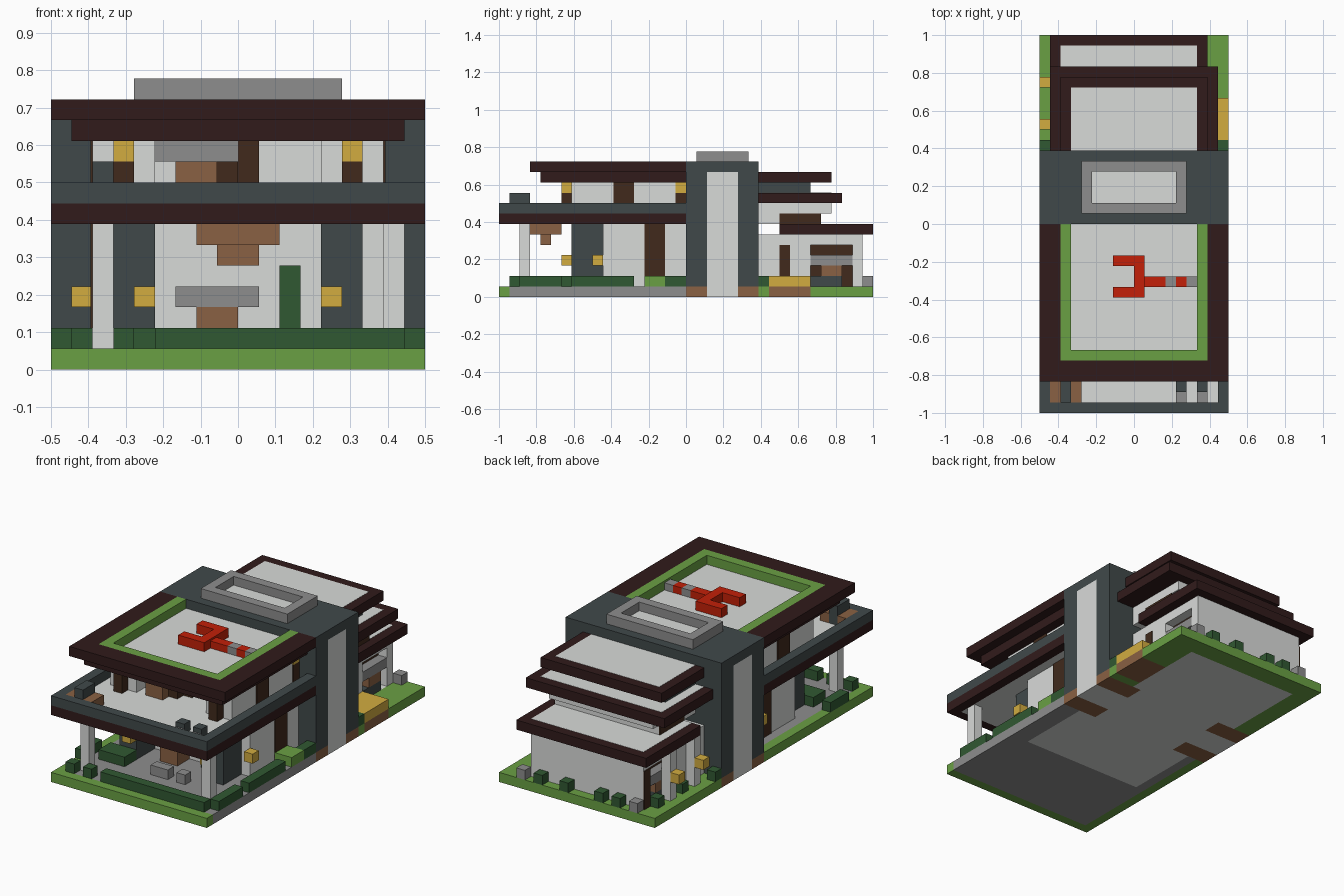
import bpy
import bmesh

cube = bpy.data.objects.get("Cube")
if cube:
    bpy.data.objects.remove(cube, do_unlink=True)

# The whole design sits on a grid of unit blocks
WIDE, DEEP = 18, 36
UNIT = 2 / DEEP


def colour(name, red, green, blue):
    def linear(c):
        c = c / 255
        return c / 12.92 if c < 0.04 else ((c + 0.055) / 1.055) ** 2.4
    mat = bpy.data.materials.new(name)
    value = (linear(red), linear(green), linear(blue), 1)
    mat.use_nodes = True
    mat.diffuse_color = value
    mat.node_tree.nodes["Principled BSDF"].inputs["Base Color"].default_value = value
    return mat


roof_brown = colour("roof_brown", 49, 27, 27)
slate = colour("slate", 64, 73, 74)
white = colour("off_white", 217, 219, 217)
grass = colour("grass_green", 106, 160, 68)
hedge = colour("hedge_green", 48, 88, 50)
grey = colour("mid_grey", 141, 141, 141)
red = colour("signal_red", 195, 32, 8)
yellow = colour("lamp_yellow", 210, 172, 64)
wood = colour("wood", 138, 97, 67)
dark_wood = colour("dark_wood", 65, 42, 28)


def box(name, mat, x, y, z, mirror=False):
    """Axis-aligned block given by grid spans, optionally repeated across x."""
    spans = [x]
    if mirror:
        spans.append((WIDE - x[1], WIDE - x[0]))
    bm = bmesh.new()
    for span in spans:
        made = bmesh.ops.create_cube(bm, size=1)
        for v in made["verts"]:
            v.co.x = (span[v.co.x > 0] - WIDE / 2) * UNIT
            v.co.y = (y[v.co.y > 0] - DEEP / 2) * UNIT
            v.co.z = z[v.co.z > 0] * UNIT
    mesh = bpy.data.meshes.new(name)
    bm.to_mesh(mesh)
    bm.free()
    mesh.materials.append(mat)
    obj = bpy.data.objects.new(name, mesh)
    bpy.context.collection.objects.link(obj)
    return obj


def frame(name, mat, x, y, z, rim=1, open_back=False):
    """Rectangular rim, optionally without its back bar."""
    back = y[1] if open_back else y[1] - rim
    box(name + "_front", mat, x, (y[0], y[0] + rim), z)
    box(name + "_left", mat, (x[1] - rim, x[1]), (y[0] + rim, back), z)
    box(name + "_right", mat, (x[0], x[0] + rim), (y[0] + rim, back), z)
    if not open_back:
        box(name + "_back", mat, x, (back, y[1]), z)


# Ground layer, with the indoor floors set into it
SOIL = (0, 1)
box("front_lawn", grass, (0, WIDE), (0, 1), SOIL)
box("side_lawn", grass, (0, 1), (1, 18), SOIL)
box("patio", grey, (1, WIDE), (1, 10), SOIL)
box("left_path", grey, (16, WIDE), (10, 18), SOIL)
box("right_path", grey, (1, 2), (10, 18), SOIL)
box("front_floor", white, (2, 16), (10, 18), SOIL)
for y in ((18, 20), (23, 25)):
    box("tower_footing", wood, (0, 4), y, SOIL, mirror=True)
    box("tower_floor", white, (4, 14), y, SOIL)
box("back_floor", white, (2, 15), (25, 34), SOIL)
box("right_back_lawn", grass, (0, 2), (25, 34), SOIL)
box("middle_lawn", grass, (15, WIDE), (25, 26), SOIL)
box("side_step", wood, (15, WIDE), (26, 30), SOIL)
box("left_back_lawn", grass, (15, WIDE), (30, 34), SOIL)
box("back_lawn", grass, (0, WIDE), (34, DEEP), SOIL)

# Central tower with a pale strip up both sides
for y in ((18, 20), (23, 25)):
    box("tower_pier", slate, (0, WIDE), y, (1, 13))
box("tower_strip", white, (0, WIDE), (20, 23), (0, 12))
box("tower_cap", slate, (0, WIDE), (20, 23), (12, 13))
frame("skylight_rim", grey, (4, 14), (19, 24), (13, 14))
box("skylight_pane", white, (5, 13), (20, 23), (13, 13.1))

# Ground floor of the front wing
box("ground_wall", white, (2, 16), (10, 18), (1, 7))
box("entrance_pier", slate, (3, 5), (7, 10), (1, 7), mirror=True)
box("right_balcony_post", white, (2, 3), (2, 3), (1, 7))
box("left_balcony_post", white, (16, 17), (2, 3), (1, 7))
box("side_door", dark_wood, (1.9, 2), (14, 16), (1, 7), mirror=True)
box("entrance_lamp", yellow, (4, 5), (6, 7), (3, 4), mirror=True)
box("left_side_lamp", yellow, (16, 17), (9, 10), (3, 4))
box("right_side_lamp", yellow, (1, 2), (16, 17), (3, 4))
box("counter_base", wood, (7, 9), (8, 10), (1, 3))
box("counter_top", grey, (6, 10), (8, 10), (3, 4))
box("tall_plant", hedge, (11, 12), (9, 10), (1, 5))
box("patio_bench", grey, (8, 10), (5, 6), (1, 2))
box("patio_stool", grey, (11, 12), (5, 6), (1, 2))
box("hanging_light_plate", wood, (7, 11), (3, 6), (6, 7))
box("hanging_light_drop", wood, (8, 10), (4, 5), (5, 6))

# Balcony slab, rim and furniture
frame("balcony_fascia", roof_brown, (0, WIDE), (0, 18), (7, 8), open_back=True)
box("balcony_floor", white, (1, 17), (1, 18), (7, 8))
frame("balcony_rim", slate, (0, WIDE), (0, 18), (8, 9), open_back=True)
for x in (1, 3):
    box("balcony_table", wood, (x, x + 1), (1, 3), (8, 9))
box("balcony_seat", slate, (2, 3), (1, 3), (8, 10))
for x in (13, 15):
    box("balcony_chair", slate, (x, x + 1), (2, 3), (8, 9))
    box("balcony_chair_seat", grey, (x, x + 1), (1, 2), (8, 8.5))

# Upper floor of the front wing, with a furnished recess in its front
box("upper_wall", white, (2, 16), (10, 18), (8, 11))
box("upper_wing_wall", white, (2, 5), (7, 10), (8, 11), mirror=True)
box("upper_shelf", grey, (5, 9), (9, 10), (10, 11))
box("upper_bench", wood, (6, 8), (7, 9), (8, 10))
box("upper_cabinet", dark_wood, (8, 9), (8, 10), (8, 10))
box("upper_door", dark_wood, (9, 10), (9, 10), (8, 11))
box("upper_side_door", dark_wood, (1.9, 2), (11, 13), (8, 11), mirror=True)
box("upper_lamp_post", dark_wood, (3, 4), (6, 7), (8, 10), mirror=True)
box("upper_lamp", yellow, (3, 4), (6, 7), (10, 11), mirror=True)
box("rear_upper_post", dark_wood, (1.9, 2), (17, 18), (8, 10), mirror=True)
box("rear_upper_lamp", yellow, (1.9, 2), (17, 18), (10, 11), mirror=True)

# Sunken roof terrace on the front wing
box("front_eaves", roof_brown, (1, 17), (4, 18), (11, 12))
box("terrace_floor", white, (3, 15), (6, 18), (12, 12.05))
frame("front_roof", roof_brown, (0, WIDE), (3, 18), (12, 13), 2, open_back=True)
frame("terrace_planter", grass, (2, 16), (5, 18), (12, 13), open_back=True)

# Forked red sculpture on the terrace
for y in (11, 14):
    box("fork_prong", red, (7, 9), (y, y + 1), (12, 13))
box("fork_bridge", red, (9, 10), (11, 15), (12, 13))
for x, length, mat in ((10, 2, red), (12, 1, grey), (13, 1, red), (14, 1, grey)):
    box("fork_handle", mat, (x, x + length), (12, 13), (12, 12.8))


# Stepped flat roofs of the back wing
def back_roof(name, x, y, z):
    box(name + "_slab", roof_brown, x, y, z)
    box(name + "_deck", white, (x[0] + 1, x[1] - 1), (y[0], y[1] - 1), (z[1], z[1] + 0.02))


back_roof("top_back_roof", (2, 16), (25, 32), (11, 12))
back_roof("middle_back_roof", (1, 17), (25, 33), (9, 10))
back_roof("low_back_roof", (1, 16), (27, DEEP), (6, 7))
box("top_back_wall", slate, (3, 15), (25, 30), (10, 11))
box("middle_back_wall", white, (3, 15), (25, 31), (7, 9))
box("middle_back_lintel", white, (3, 15), (31, 32), (8, 9))
box("middle_back_window", dark_wood, (2.9, 3), (27, 31), (7, 8), mirror=True)

# Back wing ground floor with a recessed porch on each side
box("back_core", white, (4, 13), (25, 35), (1, 6))
for side, (inner, outer) in (("right", (4, 2)), ("left", (13, 15))):
    x = (min(inner, outer), max(inner, outer))
    mid = (inner + outer) / 2
    box(side + "_porch_wall", white, x, (25, 30), (1, 6))
    box(side + "_porch_lintel", white, x, (30, 35), (5, 6))
    box(side + "_porch_post", white, x, (34, 35), (1, 5))
    box(side + "_porch_back", dark_wood, (min(inner, mid), max(inner, mid)), (30, 34), (1, 5))
    box(side + "_porch_beam", grey, x, (30, 34), (3, 4))
    box(side + "_porch_seat", wood, x, (31, 33), (2, 3))
    box(side + "_porch_step", slate, x, (30, 33), (1, 2))
box("left_back_door", dark_wood, (15, 15.1), (27, 28), (1, 5))
box("right_corner_panel", dark_wood, (1.9, 2), (34, 35), (1, 5))
box("side_planter", yellow, (15, WIDE), (26, 30), (1, 2))
for y in (27, 31):
    box("back_wall_lamp", yellow, (0, 1), (y, y + 1), (3, 4))
    box("back_wall_post", white, (1, 2), (y, y + 1), (1, 6))

# Hedges and shrubs
box("front_hedge", hedge, (5, 17), (1, 2), (1, 2))
for x in (1, 3):
    box("front_shrub", hedge, (x, x + 1), (1, 2), (1, 2))
box("patio_hedge", hedge, (2, 5), (5, 7), (1, 2))
box("right_edge_shrub", hedge, (0, 1), (4, 7), (1, 2))
for y in ((2, 6), (7, 13), (16, 18)):
    box("left_edge_hedge", hedge, (17, WIDE), y, (1, 2))
box("door_lawn", grass, (16, WIDE), (14, 16), (1, 2))
box("tower_shrub", hedge, (0, 1), (25, 26), (1, 2), mirror=True)
for x in (4, 6, 10, 13):
    box("back_shrub", hedge, (x, x + 1), (35, DEEP), (1, 2))
for x in (2, 15):
    box("back_stone", grey, (x, x + 1), (35, DEEP), (1, 2))
for y in (29, 33):
    box("side_shrub", hedge, (1, 2), (y, y + 1), (1, 2))
